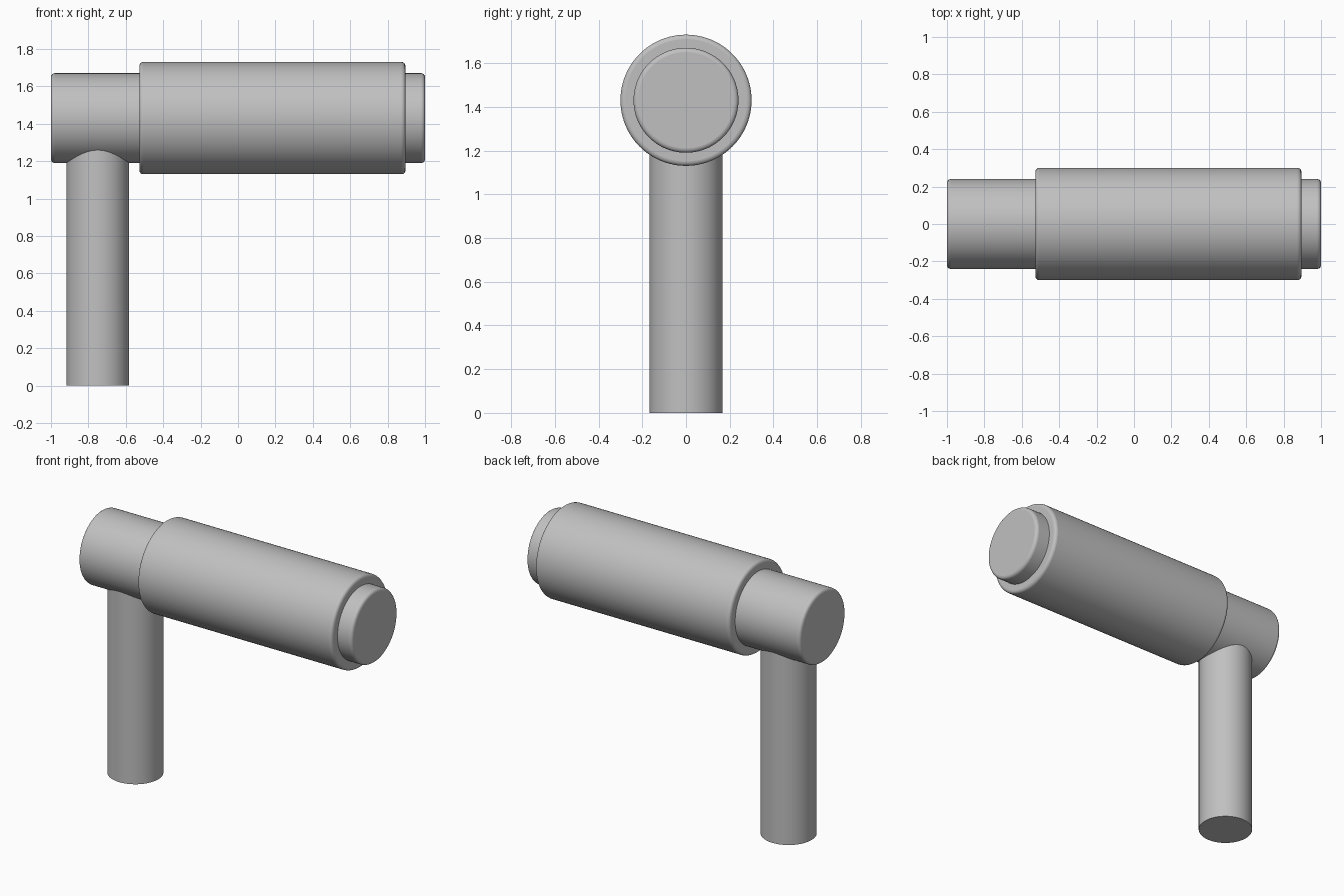
import bpy
import math

cube = bpy.data.objects.get("Cube")
if cube:
    bpy.data.objects.remove(cube, do_unlink=True)

# Single satin metal colour
metal = bpy.data.materials.new("satin_grey_metal")
metal.use_nodes = True
grey = (0.53, 0.53, 0.53, 1)
metal.diffuse_color = grey
metal.node_tree.nodes["Principled BSDF"].inputs["Base Color"].default_value = grey


def rod(name, radius, length, centre, along_x=False, edge=0.0):
    """Smooth cylinder, upright or lying along x, with optional rounded rims."""
    turn = (0, math.pi / 2, 0) if along_x else (0, 0, 0)
    bpy.ops.mesh.primitive_cylinder_add(
        vertices=96, radius=radius, depth=length, location=centre, rotation=turn)
    obj = bpy.context.object
    obj.name = name
    obj.data.materials.append(metal)
    bpy.ops.object.transform_apply(location=False, rotation=True, scale=True)
    bpy.ops.object.shade_smooth_by_angle(angle=math.radians(30))
    if edge:
        bevel = obj.modifiers.new("rounded_rim", "BEVEL")
        bevel.width = edge
        bevel.segments = 4
        bevel.limit_method = "ANGLE"
        bevel.angle_limit = math.radians(40)
    return obj


AXIS_Z = 1.43

# Horizontal bar running the full length
rod("handle_bar", 0.24, 2.0, (0, 0, AXIS_Z), along_x=True, edge=0.02)

# Thicker grip sleeve around the bar
left, right = 0.895, -0.527
rod("grip_sleeve", 0.30, left - right, ((left + right) / 2, 0, AXIS_Z),
    along_x=True, edge=0.02)

# Upright mounting post, ending inside the bar
post_top = 1.35
rod("mounting_post", 0.168, post_top, (-0.75, 0, post_top / 2))
